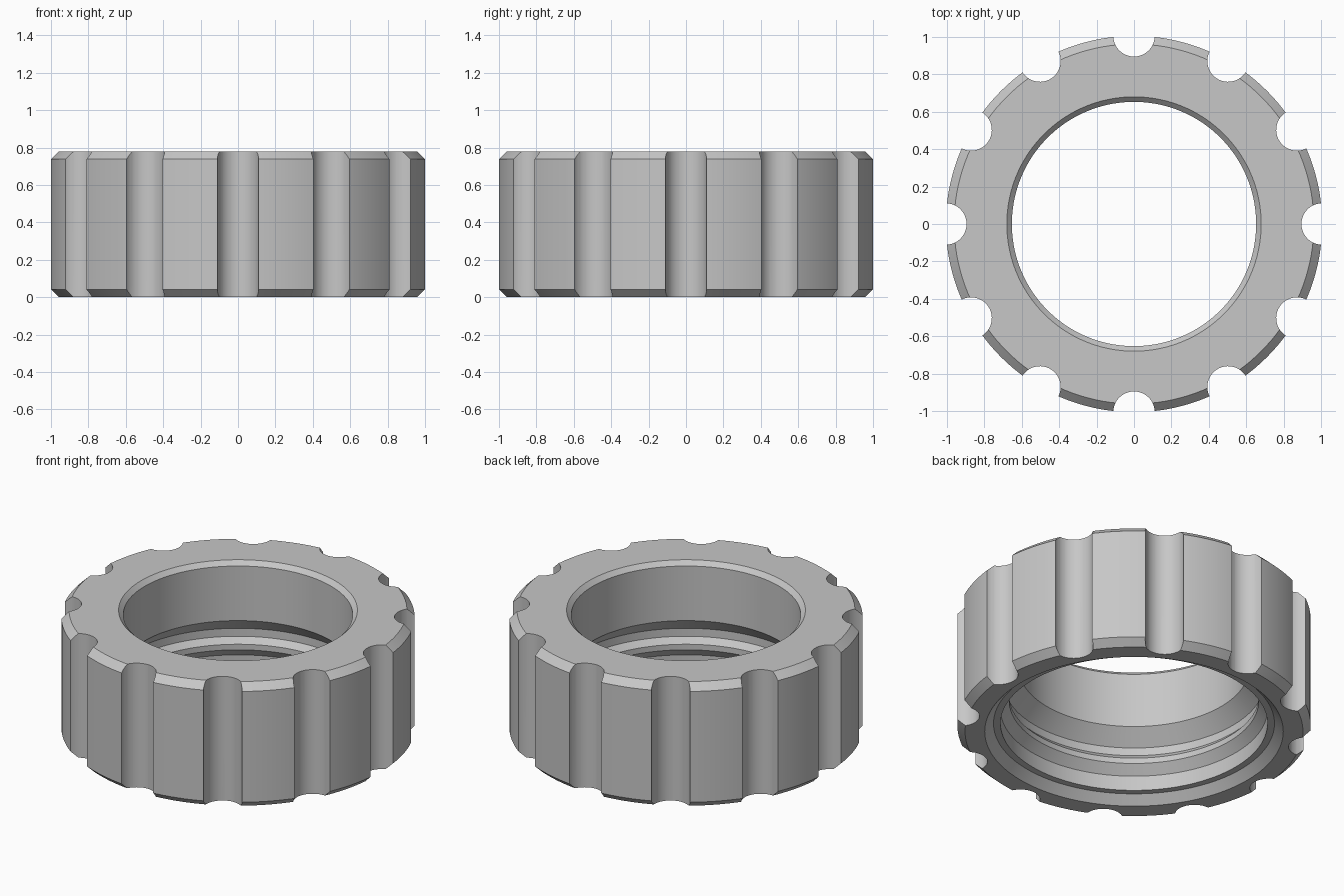
import bpy, bmesh
from math import cos, sin, tau, radians
from mathutils import Matrix

cube = bpy.data.objects.get("Cube")
if cube:
    bpy.data.objects.remove(cube, do_unlink=True)

SEGMENTS = 144
NOTCHES = 12
HEIGHT = 0.78
RADIUS = 1.006

grey = bpy.data.materials.new("plain grey")
grey.use_nodes = True
colour = (0.57, 0.57, 0.57, 1)
grey.diffuse_color = colour
grey.node_tree.nodes["Principled BSDF"].inputs["Base Color"].default_value = colour


def make_object(name, bm):
    bmesh.ops.recalc_face_normals(bm, faces=bm.faces)
    mesh = bpy.data.meshes.new(name)
    bm.to_mesh(mesh)
    bm.free()
    obj = bpy.data.objects.new(name, mesh)
    bpy.context.collection.objects.link(obj)
    mesh.materials.append(grey)
    return obj


def lathe(name, profile):
    """Turn a closed (radius, z) profile around the z axis."""
    bm = bmesh.new()
    rings = []
    for i in range(SEGMENTS):
        a = tau * i / SEGMENTS
        rings.append([bm.verts.new((r * cos(a), r * sin(a), z)) for r, z in profile])
    for i, ring in enumerate(rings):
        nxt = rings[(i + 1) % SEGMENTS]
        for j in range(len(profile)):
            k = (j + 1) % len(profile)
            bm.faces.new((ring[j], nxt[j], nxt[k], ring[k]))
    return make_object(name, bm)


# Outer body with chamfered rims, top bore and its chamfer
outer = [(0.962, 0), (RADIUS, 0.042), (RADIUS, 0.738), (0.962, HEIGHT)]
bore = [(0.68, HEIGHT), (0.653, 0.753), (0.653, 0.41)]
# Flared relief, internal thread ridge, then the stepped bottom mouth
thread = [(0.742, 0.32), (0.742, 0.27), (0.71, 0.235), (0.71, 0.20), (0.76, 0.145)]
mouth = [(0.76, 0.052), (0.80, 0.052), (0.85, 0)]
nut = lathe("grip_ring", outer + bore + thread + mouth)

# Vertical finger notches around the rim
bm = bmesh.new()
for i in range(NOTCHES):
    a = tau * i / NOTCHES
    place = (Matrix.Translation((RADIUS * cos(a), RADIUS * sin(a), HEIGHT / 2))
             @ Matrix.Rotation(a, 4, 'Z'))
    bmesh.ops.create_cone(bm, cap_ends=True, segments=40, radius1=0.111,
                          radius2=0.111, depth=HEIGHT + 0.4, matrix=place)
cutter = make_object("notch_cutter", bm)
cutter.hide_render = True

cut = nut.modifiers.new("notches", 'BOOLEAN')
cut.operation = 'DIFFERENCE'
cut.solver = 'EXACT'
cut.object = cutter

bpy.ops.object.select_all(action='DESELECT')
nut.select_set(True)
bpy.context.view_layer.objects.active = nut
bpy.ops.object.modifier_apply(modifier=cut.name)
bpy.data.objects.remove(cutter, do_unlink=True)
bpy.ops.object.shade_smooth_by_angle(angle=radians(20))
